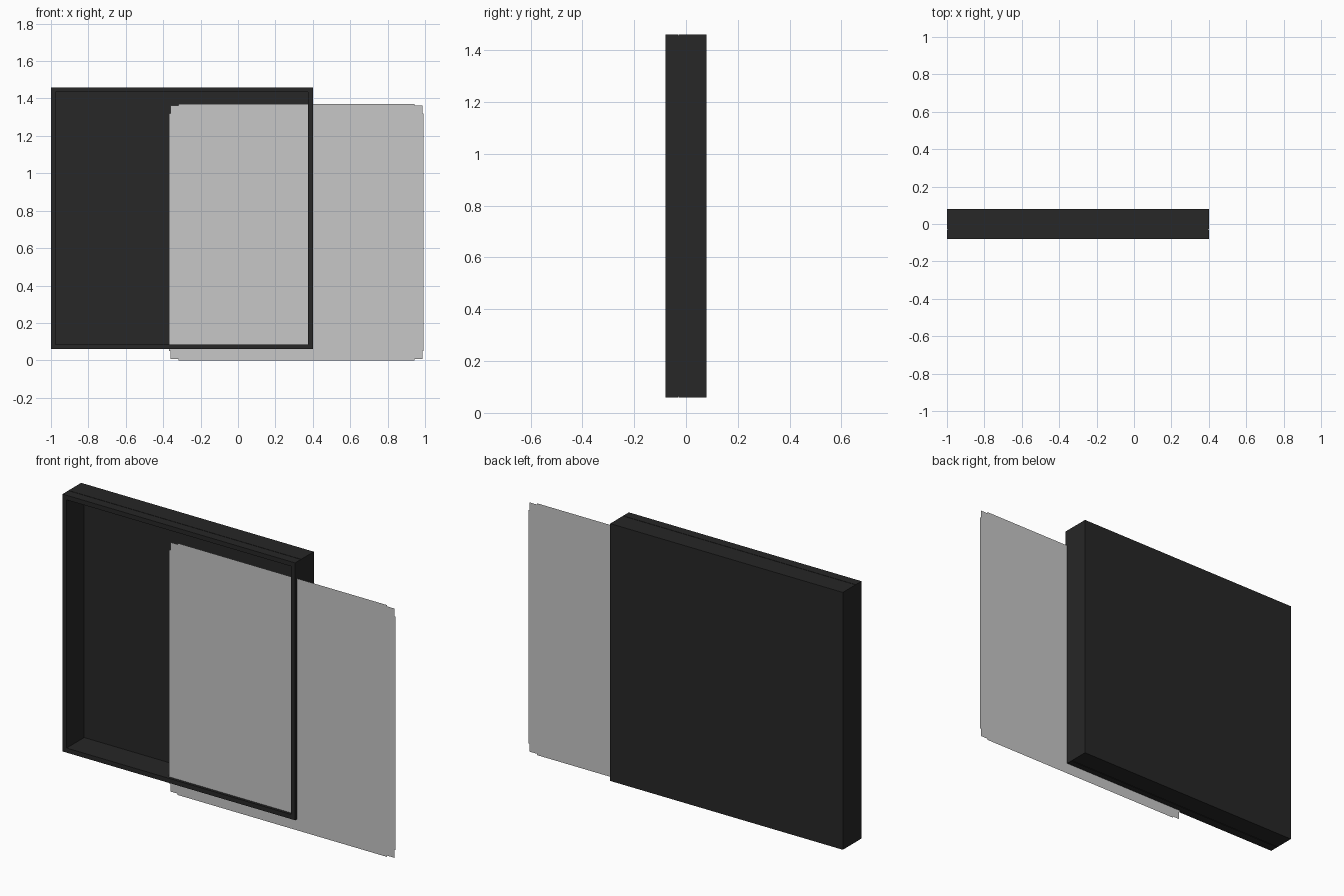
import bpy
import bmesh

cube = bpy.data.objects.get("Cube")
if cube:
    bpy.data.objects.remove(cube, do_unlink=True)


def material(name, value):
    mat = bpy.data.materials.new(name)
    mat.use_nodes = True
    colour = (value, value, value, 1)
    mat.diffuse_color = colour
    mat.node_tree.nodes["Principled BSDF"].inputs["Base Color"].default_value = colour
    return mat


black = material("matte black", 0.02)
grey = material("light grey", 0.57)

# Case outline, seen from the front
LEFT, RIGHT, BOTTOM, TOP = -1.0, 0.4, 0.06, 1.46
WALL = 0.025


def add_object(name, bm, mat):
    bmesh.ops.recalc_face_normals(bm, faces=bm.faces)
    mesh = bpy.data.meshes.new(name)
    bm.to_mesh(mesh)
    bm.free()
    mesh.materials.append(mat)
    obj = bpy.data.objects.new(name, mesh)
    bpy.context.collection.objects.link(obj)
    return obj


def loop(bm, inset, y):
    """Rectangle of vertices following the case outline at depth y."""
    x0, x1, z0, z1 = LEFT + inset, RIGHT - inset, BOTTOM + inset, TOP - inset
    return [bm.verts.new((x, y, z)) for x, z in ((x0, z0), (x1, z0), (x1, z1), (x0, z1))]


def sweep(name, profile, closed):
    """Join rectangles given as (inset, depth); cap the ends if not closed."""
    bm = bmesh.new()
    loops = [loop(bm, inset, y) for inset, y in profile]
    pairs = list(zip(loops, loops[1:]))
    if closed:
        pairs.append((loops[-1], loops[0]))
    else:
        bm.faces.new(loops[0])
        bm.faces.new(loops[-1])
    for a, b in pairs:
        for i in range(4):
            j = (i + 1) % 4
            bm.faces.new((a[i], a[j], b[j], b[i]))
    return add_object(name, bm, black)


# Front frame, ending in the seam
sweep("front_frame", [(0, -0.08), (WALL, -0.08), (WALL, -0.031), (0, -0.031)], True)

# Thin recessed strip that forms the seam
sweep("seam_strip", [(0.003, -0.031), (WALL, -0.031), (WALL, -0.028), (0.003, -0.028)], True)

# Open tray with a closed back
sweep("back_tray", [(0, 0.08), (0, -0.028), (WALL, -0.028), (WALL, 0.07)], False)

# Sliding sheet with slightly stepped corners
cx, cz, half_w, half_h = 0.312, 0.685, 0.681, 0.685
step, length = 0.007, 0.05
corner = [(half_w, half_h - length), (half_w - step, half_h - length),
          (half_w - step, half_h - step), (half_w - length, half_h - step),
          (half_w - length, half_h)]
bm = bmesh.new()
outline = []
for sx, sz in ((1, 1), (-1, 1), (-1, -1), (1, -1)):
    points = corner if sx * sz > 0 else corner[::-1]
    outline += [bm.verts.new((cx + sx * x, -0.065, cz + sz * z)) for x, z in points]
bm.faces.new(outline)
add_object("sliding_sheet", bm, grey)
